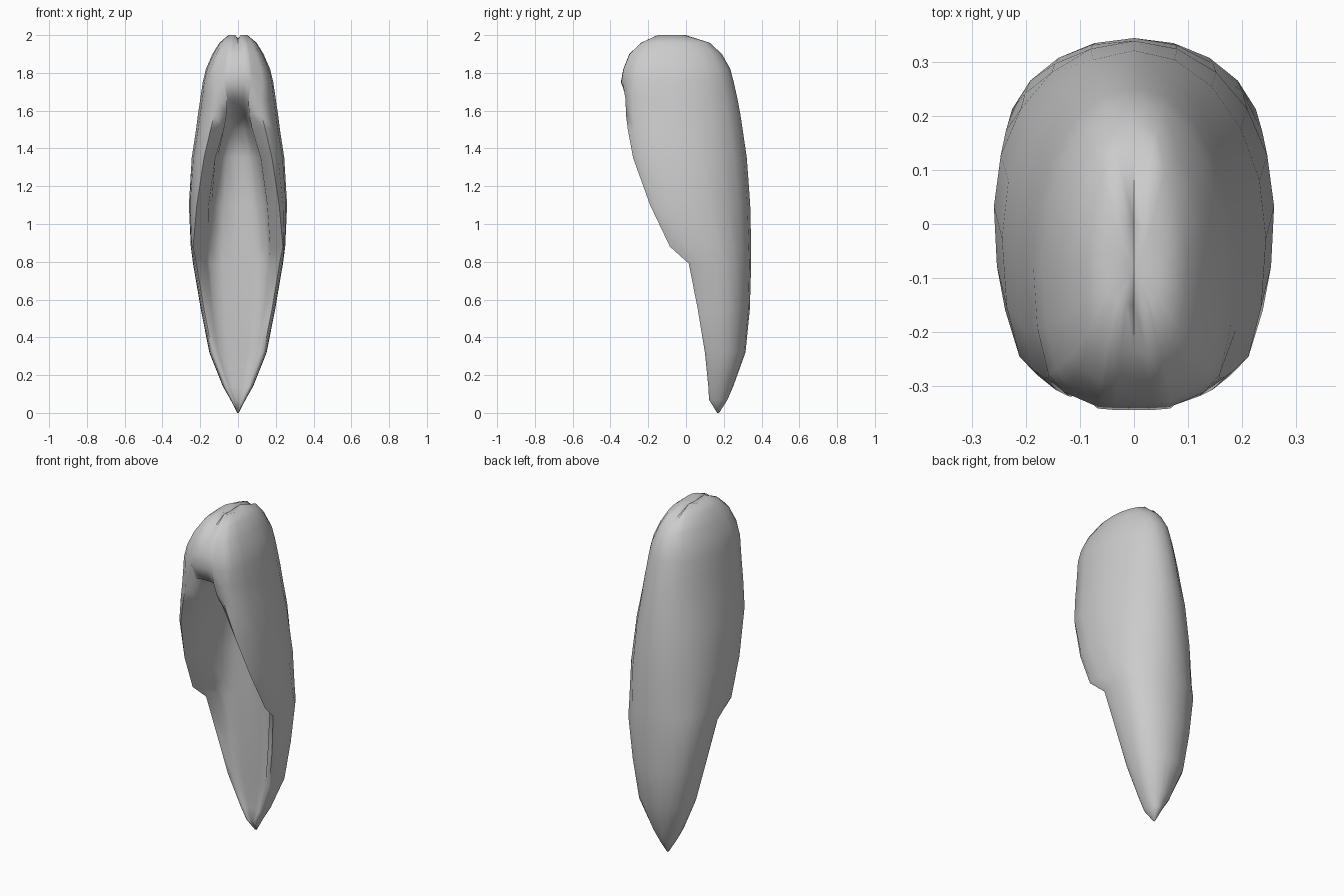
import bpy, bmesh
from math import sin, cos, pi

# Long hair lofted through horizontal sections, bottom to top.
# z, half width, back y, lock edge x, y, inner wall x, y, inner centre y
SECTIONS = [
    (0.00, .004, .175, .003, .165, .002, .166, .167),
    (0.07, .040, .220, .030, .122, .020, .125, .130),
    (0.14, .080, .250, .065, .118, .050, .123, .130),
    (0.32, .152, .315, .135, .100, .105, .108, .120),
    (0.55, .197, .338, .180, .062, .140, .080, .110),
    (0.79, .238, .345, .220, .015, .165, .060, .105),
    (0.88, .250, .345, .238, -.085, .170, .000, .105),
    (1.10, .260, .340, .218, -.190, .155, -.08, .105),
    (1.35, .245, .322, .180, -.280, .120, -.18, .100),
    (1.50, .222, .300, .145, -.308, .075, -.25, .060),
    (1.58, .212, .288, .125, -.318, .060, -.285, -.12),
    (1.66, .200, .273, .120, -.320, .060, -.315, -.305),
    (1.75, .187, .253, .130, -.312, .075, -.336, -.345),
    (1.82, .170, .235, .120, -.300, .070, -.325, -.332),
    (1.90, .135, .190, .095, -.270, .060, -.293, -.300),
    (1.96, .098, .135, .070, -.215, .050, -.232, -.237),
    (2.00, .050, .000, .042, -.130, .030, -.145, -.150),
]


def half_section(w, b, xt, yt, xi, yi, yc):
    """Right half of a section, from the back centre to the front centre."""
    ym = yt + .42 * (b - yt)
    pts = [(w * sin(a * pi / 10), ym + (b - ym) * cos(a * pi / 10)) for a in range(6)]
    pts += [(xt + (w - xt) * cos(s * pi / 6), ym + (yt - ym) * sin(s * pi / 6))
            for s in (1, 2, 3)]
    pts += [(xi, yi), (.9 * xi, yi + .7 * (yc - yi)), (.5 * xi, yc), (0, yc)]
    return pts


bm = bmesh.new()
rings = []
for z, *dims in SECTIONS:
    half = half_section(*dims)
    loop = half + [(-x, y) for x, y in half[-2:0:-1]]
    # parting groove dips along the centre line of the crown
    rings.append([bm.verts.new((x, y, z - (.022 if z > 1.94 and abs(x) < .001 else 0)))
                  for x, y in loop])

# skin between sections
n = len(rings[0])
for lo, hi in zip(rings, rings[1:]):
    for i in range(n):
        j = (i + 1) % n
        bm.faces.new((lo[i], lo[j], hi[j], hi[i]))

# crown and tip caps
for ring, centre in ((rings[-1], (0, -.08, 1.982)), (rings[0], (0, .17, 0))):
    c = bm.verts.new(centre)
    for i in range(n):
        bm.faces.new((ring[i], ring[(i + 1) % n], c))

bmesh.ops.recalc_face_normals(bm, faces=bm.faces)
mesh = bpy.data.meshes.new("long_hair")
bm.to_mesh(mesh)
bm.free()
hair = bpy.data.objects.new("long_hair", mesh)
bpy.context.collection.objects.link(hair)
bpy.context.view_layer.objects.active = hair
hair.select_set(True)
bpy.ops.object.shade_smooth_by_angle(angle=pi / 2.6)
